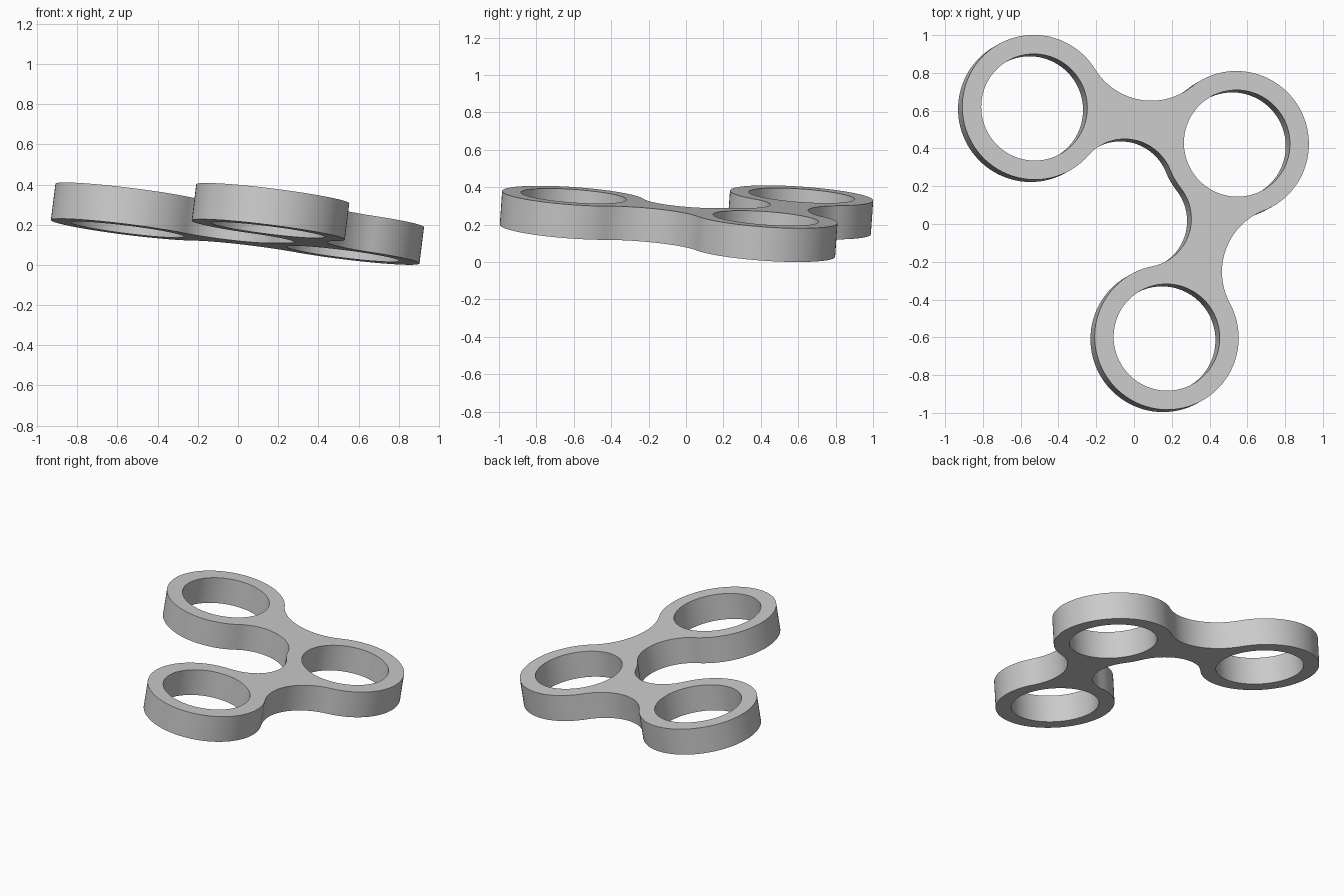
import bpy, bmesh, math
from mathutils import Vector

if "Cube" in bpy.data.objects:
    bpy.data.objects.remove(bpy.data.objects["Cube"])

# Tilted plane of the top face: z = HEIGHT - SX * x - SY * y
SX, SY, HEIGHT, THICK = 0.125, 0.07, 0.333, 0.182
RING, HOLE = 0.384, 0.283
OUTER_FILLET, INNER_FILLET = 0.35, 0.26
tilt = Vector((0, 0, 1)).rotation_difference(Vector((SX, SY, 1)))


def to_plane(x, y):
    return tilt.inverted() @ Vector((x, y, HEIGHT - SX * x - SY * y))


left, right, front = to_plane(-0.528, 0.618), to_plane(0.545, 0.427), to_plane(0.173, -0.6)
top_z = left.z
left, right, front = left.xy, right.xy, front.xy


def fillet(a, b, radius):
    """Centre of the circle touching rings a and b, on the left of a -> b."""
    d = b - a
    side = Vector((-d.y, d.x)).normalized()
    return (a + b) / 2 + side * math.sqrt((RING + radius) ** 2 - d.length_squared / 4)


def angle(a, b):
    return math.atan2(b.y - a.y, b.x - a.x)


def arc(centre, radius, start, sweep):
    n = max(4, round(abs(sweep) / math.tau * 96))
    return [centre + radius * Vector((math.cos(start + sweep * i / n), math.sin(start + sweep * i / n)))
            for i in range(n)]


# Outline, counter-clockwise: each ring bulge followed by the fillet to the next
outer_front = fillet(right, front, OUTER_FILLET)
outer_back = fillet(left, right, OUTER_FILLET)
inner_back = fillet(right, left, INNER_FILLET)
inner_front = fillet(front, right, INNER_FILLET)
chain = [(front, None), (outer_front, OUTER_FILLET), (right, None), (outer_back, OUTER_FILLET),
         (left, None), (inner_back, INNER_FILLET), (right, None), (inner_front, INNER_FILLET)]
outline = []
for i, (centre, radius) in enumerate(chain):
    before, after = chain[i - 1][0], chain[(i + 1) % len(chain)][0]
    start = angle(centre, before)
    sweep = (angle(centre, after) - start) % math.tau
    if radius:
        sweep -= math.tau
    outline += arc(centre, radius or RING, start, sweep)

# Filled profile with three round holes, extruded to a plate
curve = bpy.data.curves.new("body_profile", "CURVE")
curve.dimensions = "2D"
curve.fill_mode = "BOTH"
curve.extrude = THICK / 2
for loop in [outline] + [arc(c, HOLE, 0, math.tau) for c in (left, right, front)]:
    spline = curve.splines.new("POLY")
    spline.points.add(len(loop) - 1)
    for point, p in zip(spline.points, loop):
        point.co = (p.x, p.y, 0, 1)
    spline.use_cyclic_u = True
profile = bpy.data.objects.new("body_profile", curve)
bpy.context.collection.objects.link(profile)
bpy.context.view_layer.update()
mesh = bpy.data.meshes.new_from_object(profile.evaluated_get(bpy.context.evaluated_depsgraph_get()))
bpy.data.objects.remove(profile)

# Weld the rims and tilt the plate
bm = bmesh.new()
bm.from_mesh(mesh)
bmesh.ops.remove_doubles(bm, verts=bm.verts, dist=0.0005)
bmesh.ops.recalc_face_normals(bm, faces=bm.faces)
for v in bm.verts:
    v.co = tilt @ (v.co + Vector((0, 0, top_z - THICK / 2)))
bm.to_mesh(mesh)
bm.free()
body = bpy.data.objects.new("three_ring_body", mesh)
bpy.context.collection.objects.link(body)

# Plain grey
grey = bpy.data.materials.new("light_grey")
grey.use_nodes = True
colour = (0.6, 0.6, 0.6, 1)
grey.diffuse_color = colour
grey.node_tree.nodes["Principled BSDF"].inputs["Base Color"].default_value = colour
mesh.materials.clear()
mesh.materials.append(grey)

bpy.ops.object.select_all(action="DESELECT")
body.select_set(True)
bpy.context.view_layer.objects.active = body
bpy.ops.object.shade_smooth_by_angle(angle=math.radians(30))
